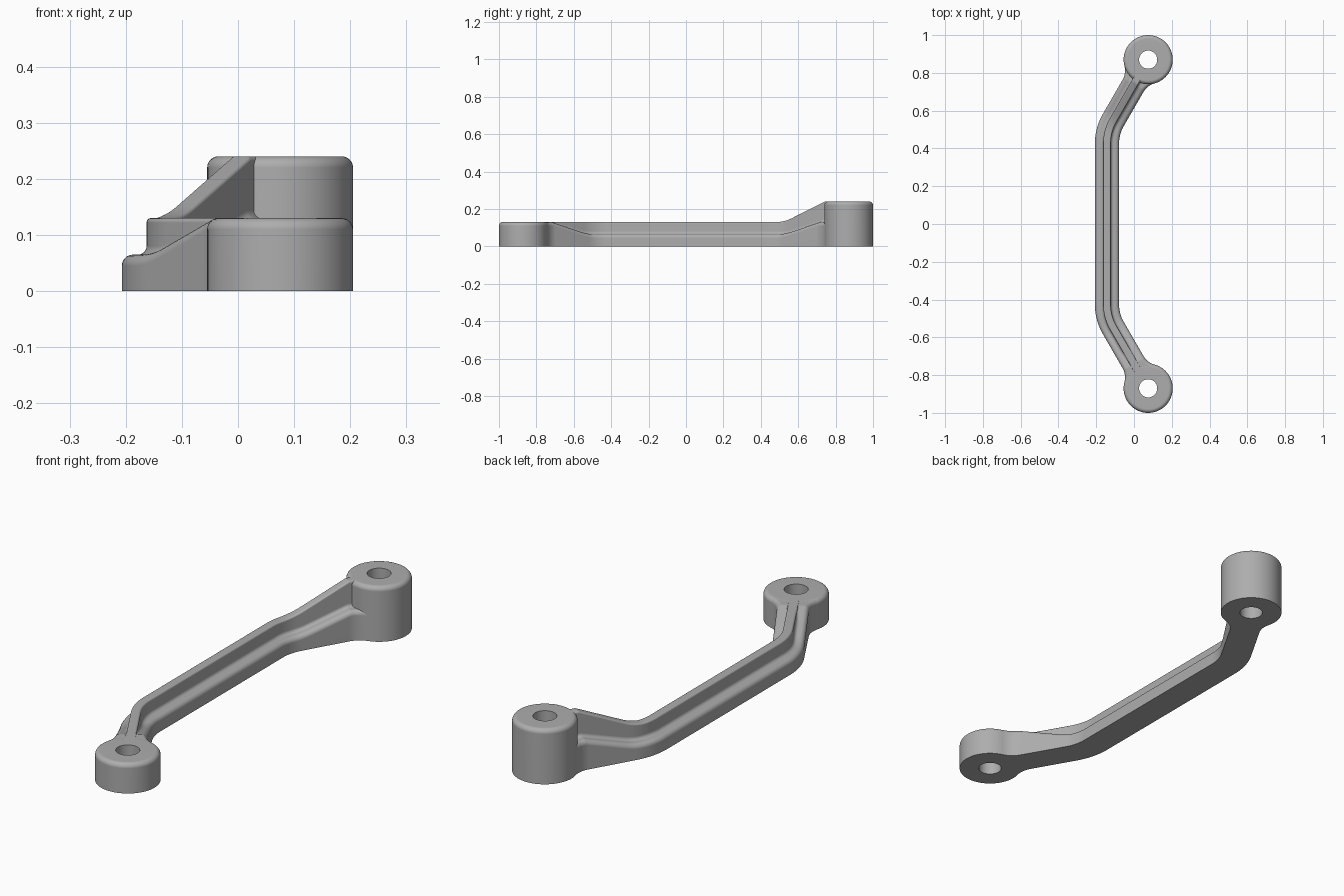
import bpy
import bmesh
from math import sin, cos, pi, sqrt, radians

old = bpy.data.objects.get("Cube")
if old:
    bpy.data.objects.remove(old, do_unlink=True)

# Main dimensions
BOSS_X, BOSS_Y, BOSS_R, HOLE_R = 0.075, 0.87, 0.13, 0.048
BAR_X, BAR_HALF, RIB_HALF = -0.143, 0.064, 0.02
LOW, MID, HIGH = 0.065, 0.13, 0.24
BEND, TURN = 0.25, radians(30)
FILLET = 0.1

grey = bpy.data.materials.new("satin grey")
grey.use_nodes = True
colour = (0.42, 0.42, 0.42, 1)
grey.diffuse_color = colour
grey.node_tree.nodes["Principled BSDF"].inputs["Base Color"].default_value = colour


def loft(name, rings, closed):
    """Skin equal rings of points; join last to first, or cap both ends."""
    bm = bmesh.new()
    loops = [[bm.verts.new(p) for p in ring] for ring in rings]
    n = len(loops[0])
    pairs = list(zip(loops, loops[1:]))
    if closed:
        pairs.append((loops[-1], loops[0]))
    else:
        bm.faces.new(loops[0])
        bm.faces.new(loops[-1])
    for a, b in pairs:
        for i in range(n):
            j = (i + 1) % n
            bm.faces.new((a[i], a[j], b[j], b[i]))
    bmesh.ops.recalc_face_normals(bm, faces=bm.faces)
    mesh = bpy.data.meshes.new(name)
    bm.to_mesh(mesh)
    bm.free()
    mesh.materials.append(grey)
    obj = bpy.data.objects.new(name, mesh)
    bpy.context.collection.objects.link(obj)
    return obj


def corner(u, z, r, start, end, steps=6):
    """Arc of points around a centre, angles in degrees."""
    angles = [radians(start + (end - start) * i / steps) for i in range(steps + 1)]
    return [(u + r * cos(a), z + r * sin(a)) for a in angles]


# Bored boss with a rounded top rim
def boss(name, y, height):
    r = 0.02
    profile = [(HOLE_R, 0), (BOSS_R, 0)] + corner(BOSS_R - r, height - r, r, 0, 90)
    profile.append((HOLE_R, height))
    count = 72
    rings = []
    for i in range(count):
        a = 2 * pi * i / count
        rings.append([(BOSS_X + u * cos(a), y + u * sin(a), z) for u, z in profile])
    return loft(name, rings, True)


# Bar centreline, measured by distance from a boss centre
reach = (BOSS_X - BAR_X) / sin(TURN)
arc_start = reach - BEND * sin(TURN / 2) / cos(TURN / 2)
arc_end = arc_start + BEND * TURN


def centreline(s):
    """Position and angle from the y axis on the rear half."""
    d = min(s, arc_start)
    x, y, a = BOSS_X - d * sin(TURN), BOSS_Y - d * cos(TURN), TURN
    if s > arc_start:
        a = TURN - (min(s, arc_end) - arc_start) / BEND
        x -= BEND * (cos(a) - cos(TURN))
        y -= BEND * (sin(TURN) - sin(a))
    return x, y, a


def half_width(s):
    """Bar flares tangentially into the boss."""
    begin = sqrt((BOSS_R + FILLET) ** 2 - (BAR_HALF + FILLET) ** 2)
    touch = begin * BOSS_R / (BOSS_R + FILLET)
    if s >= begin:
        return BAR_HALF
    d = begin - max(s, touch)
    return BAR_HALF + FILLET - sqrt(FILLET ** 2 - d ** 2)


def ramp(s, foot, top):
    """Straight slope with a soft foot, from 0 to 1."""
    t, b = (foot - s) / (foot - top), 0.2
    if t < -b:
        return 0
    if t < b:
        return (t + b) ** 2 / (4 * b)
    return min(t, 1)


def section(s, side):
    x, y, a = centreline(s)
    w = half_width(s)
    base = LOW + (MID - 0.001 - LOW) * ramp(s, 0.37, 0.15)
    rib = MID + (HIGH - MID) * ramp(s, 0.39, 0.14) if side > 0 else MID
    step = (rib - base) / 2
    foot, rim, edge = min(0.015, step * 0.98), min(0.008, step * 0.98), 0.02
    half = [(w, 0)]
    half += corner(w - edge, base - edge, edge, 0, 90)
    half += corner(RIB_HALF + foot, base + foot, foot, 270, 180)
    half += corner(RIB_HALF - rim, rib - rim, rim, 0, 90)
    outline = half + [(-u, z) for u, z in reversed(half)]
    return [(x + u * cos(a), side * (y - u * sin(a)), z) for u, z in outline]


def spread(a, b, n):
    return [a + (b - a) * i / n for i in range(n)]


stations = spread(0.06, 0.18, 24) + spread(0.18, arc_start, 20)
stations += spread(arc_start, arc_end, 14) + [arc_end]
rings = [section(s, 1) for s in stations]
rings += [section(s, -1) for s in reversed(stations)]
bar = loft("ribbed_handle", rings, False)

# Fuse the bosses with the bar
for part in (boss("front_boss", -BOSS_Y, MID), boss("rear_boss", BOSS_Y, HIGH)):
    union = bar.modifiers.new("union", "BOOLEAN")
    union.operation = "UNION"
    union.solver = "EXACT"
    union.object = part
    bpy.context.view_layer.objects.active = bar
    bpy.ops.object.modifier_apply(modifier=union.name)
    bpy.data.objects.remove(part, do_unlink=True)

# Smooth rounded edges, crisp corners
for obj in bpy.context.selected_objects:
    obj.select_set(False)
bar.select_set(True)
bpy.context.view_layer.objects.active = bar
bpy.ops.object.shade_smooth_by_angle(angle=radians(35))
normals = bar.modifiers.new("weighted_normals", "WEIGHTED_NORMAL")
normals.keep_sharp = True
